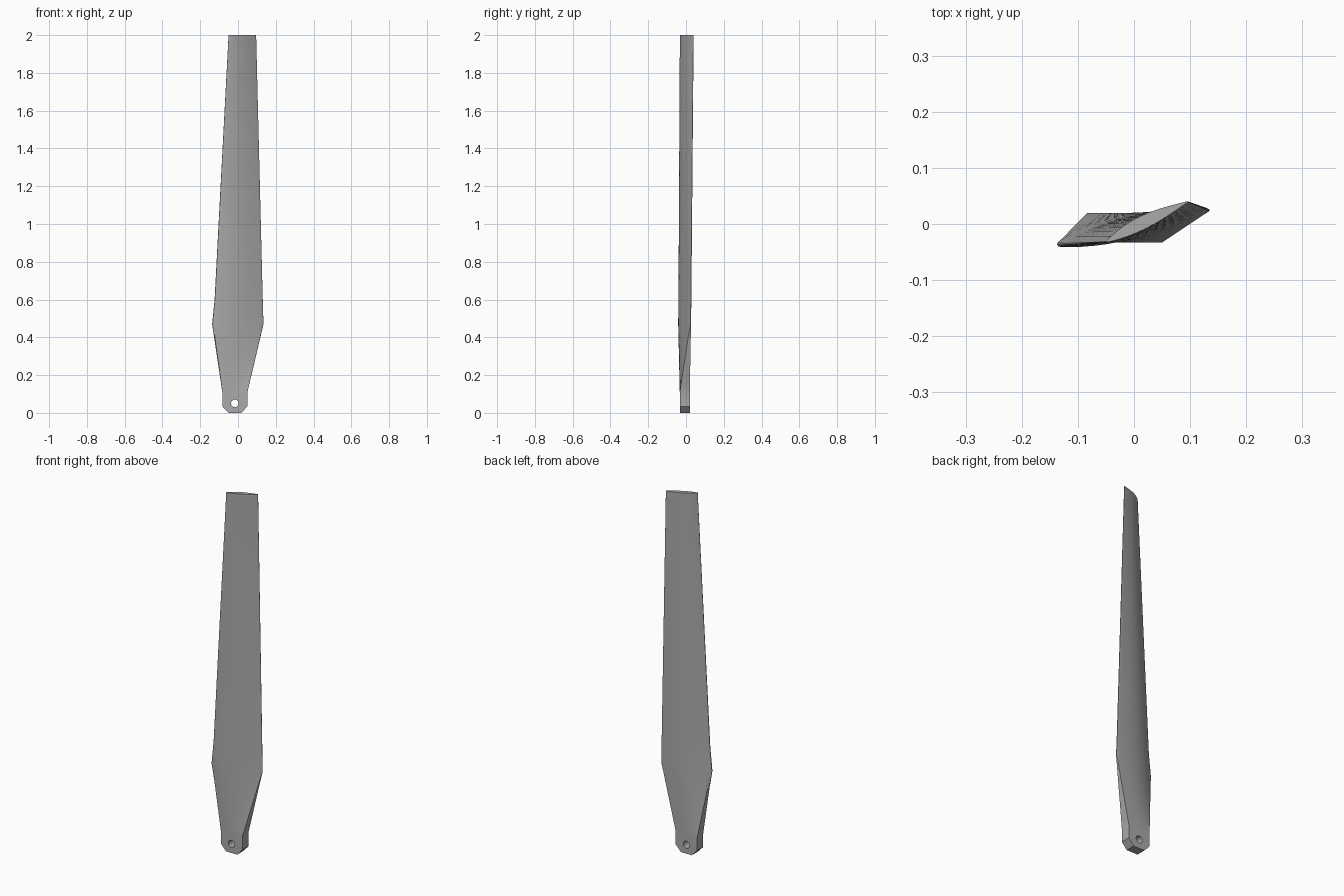
import bpy, bmesh, math
from mathutils import Vector

cube = bpy.data.objects.get("Cube")
if cube:
    bpy.data.objects.remove(cube)

SPAN = 14   # segments along the front and the back of a section
EDGE = 4    # segments around each narrow edge


def root_section(x0, x1, y0=-0.033, y1=0.02):
    """Rectangle, counted from front left around to back left."""
    corners = [Vector(c) for c in ((x0, y0), (x1, y0), (x1, y1), (x0, y1))]
    pts = []
    for i, n in enumerate((SPAN, EDGE, SPAN, EDGE)):
        pts += [corners[i].lerp(corners[(i + 1) % 4], k / n) for k in range(n)]
    return pts


def foil_section(lead, trail, back, front, lead_r, trail_r):
    """Lens-shaped section with rounded edges, matching the rectangle's order."""
    lead, trail = Vector(lead), Vector(trail)
    along = (trail - lead).normalized()
    up = Vector((-along.y, along.x))
    a, b = lead + along * lead_r, trail - along * trail_r

    def surface(t, bulge, side):
        half = lead_r + (trail_r - lead_r) * t + bulge * math.sin(math.pi * t ** 0.85)
        return a.lerp(b, t) + up * half * side

    def cap(centre, r, start, k):
        ang = start + math.pi * k / EDGE
        return centre + (along * math.cos(ang) + up * math.sin(ang)) * r

    pts = [surface(k / SPAN, front, -1) for k in range(SPAN)]
    pts += [cap(b, trail_r, -math.pi / 2, k) for k in range(EDGE)]
    pts += [surface(1 - k / SPAN, back, 1) for k in range(SPAN)]
    pts += [cap(a, lead_r, math.pi / 2, k) for k in range(EDGE)]
    return pts


# Stations: height, section, steps from the station below
mount = root_section(-0.083, 0.05)
stations = [
    (0.0, root_section(-0.05, 0.018), 1),
    (0.035, mount, 1),
    (0.11, mount, 1),
    (0.47, foil_section((-0.137, -0.037), (0.135, 0.025), 0.02, 0.016, 0.005, 0.002), 10),
    (0.6, foil_section((-0.124, -0.037), (0.131, 0.027), 0.019, 0.015, 0.004, 0.002), 3),
    (2.0, foil_section((-0.05, -0.032), (0.096, 0.04), 0.013, 0.009, 0.001, 0.001), 14),
]

# Loft the blade through all the stations
bm = bmesh.new()


def ring(points, z):
    return [bm.verts.new((p.x, p.y, z)) for p in points]


rings = [ring(stations[0][1], stations[0][0])]
for (z0, s0, _), (z1, s1, steps) in zip(stations, stations[1:]):
    for k in range(1, steps + 1):
        t = k / steps
        rings.append(ring([p.lerp(q, t) for p, q in zip(s0, s1)], z0 + (z1 - z0) * t))
for low, high in zip(rings, rings[1:]):
    for i in range(len(low)):
        j = (i + 1) % len(low)
        bm.faces.new((low[i], low[j], high[j], high[i]))
bm.faces.new(rings[0][::-1])
bm.faces.new(rings[-1])
bmesh.ops.recalc_face_normals(bm, faces=bm.faces[:])
mesh = bpy.data.meshes.new("blade")
bm.to_mesh(mesh)
bm.free()
blade = bpy.data.objects.new("blade", mesh)
bpy.context.collection.objects.link(blade)

# Plain grey finish
grey = bpy.data.materials.new("blade grey")
grey.use_nodes = True
colour = (0.4, 0.4, 0.4, 1)
grey.diffuse_color = colour
grey.node_tree.nodes["Principled BSDF"].inputs["Base Color"].default_value = colour
mesh.materials.append(grey)

# Bolt hole through the mount
bpy.ops.mesh.primitive_cylinder_add(vertices=24, radius=0.02, depth=0.3,
                                    location=(-0.017, 0, 0.05),
                                    rotation=(math.pi / 2, 0, 0))
cutter = bpy.context.object
cutter.name = "bolt_hole_cutter"
cutter.data.materials.append(grey)
hole = blade.modifiers.new("bolt hole", "BOOLEAN")
hole.operation = "DIFFERENCE"
hole.solver = "EXACT"
hole.object = cutter
bpy.ops.object.select_all(action="DESELECT")
blade.select_set(True)
bpy.context.view_layer.objects.active = blade
bpy.ops.object.modifier_apply(modifier=hole.name)
bpy.data.objects.remove(cutter)

# Smooth surfaces with crisp mount edges
bpy.ops.object.shade_smooth_by_angle(angle=math.radians(30))
